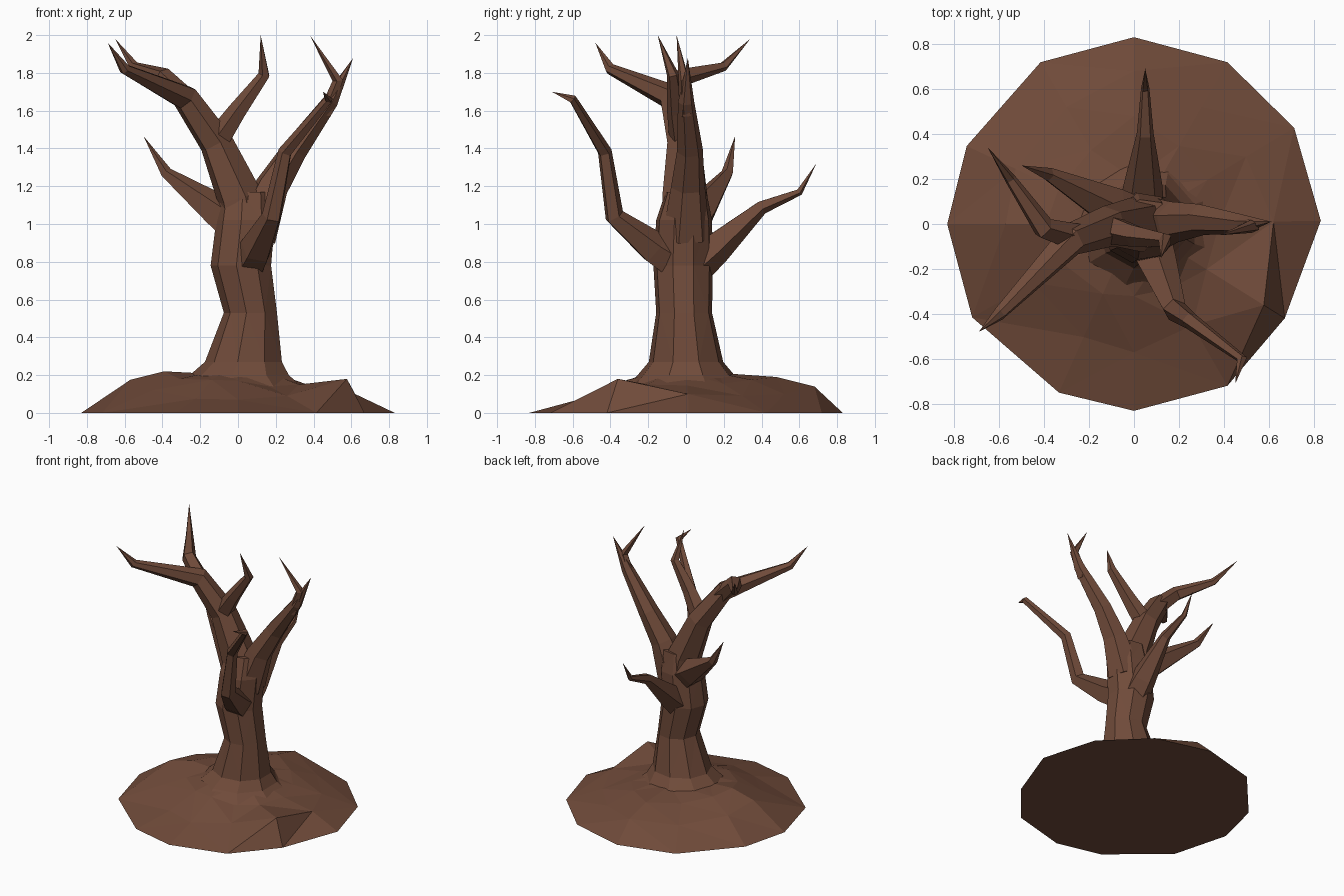
import bpy, bmesh, math
from mathutils import Vector

if "Cube" in bpy.data.objects:
    bpy.data.objects.remove(bpy.data.objects["Cube"])

bark = bpy.data.materials.new("brown bark")
bark.diffuse_color = (0.162, 0.07, 0.042, 1)
bark.use_nodes = True
bark.node_tree.nodes["Principled BSDF"].inputs["Base Color"].default_value = bark.diffuse_color


def finish(name, bm):
    bmesh.ops.recalc_face_normals(bm, faces=bm.faces)
    me = bpy.data.meshes.new(name)
    bm.to_mesh(me)
    bm.free()
    me.materials.append(bark)
    ob = bpy.data.objects.new(name, me)
    bpy.context.collection.objects.link(ob)
    return ob


def loft(name, rings, triangulate=False):
    """Bridge closed rings of points; a one-point ring makes a sharp tip."""
    bm = bmesh.new()
    vs = [[bm.verts.new(p) for p in r] for r in rings]
    for a, b in zip(vs, vs[1:]):
        n = len(a)
        for i in range(n):
            j = (i + 1) % n
            bm.faces.new((a[i], a[j], b[0]) if len(b) == 1 else (a[i], a[j], b[j], b[i]))
    bm.faces.new(vs[0][::-1])
    if len(vs[-1]) > 2:
        bm.faces.new(vs[-1])
    if triangulate:
        bmesh.ops.triangulate(bm, faces=[f for f in bm.faces if len(f.verts) == 4])
    return finish(name, bm)


def branch(name, path, sides=5):
    """Tapering branch along (x, y, z, radius) points."""
    pts = [Vector(p[:3]) for p in path]
    t = (pts[1] - pts[0]).normalized()
    u = t.orthogonal().normalized()
    rings = []
    for k, p in enumerate(pts[:-1]):
        d = (pts[k + 1] - p).normalized()
        if k:
            d = (d + (p - pts[k - 1]).normalized()).normalized()
        u = t.rotation_difference(d) @ u
        t = d
        v = t.cross(u)
        r = path[k][3] * 1.08
        rings.append([p + r * (u * math.cos(a) + v * math.sin(a))
                      for a in (i * math.tau / sides for i in range(sides))])
    rings.append([pts[-1]])
    loft(name, rings)


# Earth mound: uneven twelve-sided rings around the trunk
angles = [90, 60, 31, 1, -32, -60, -90, -114, -150, 180, 155, 120]
rim_r = [.83, .83, .83, .83, .79, .83, .83, .82, .83, .83, .82, .83]
mid_r = [.68, .6, .58, .62, .68, .52, .57, .55, .52, .57, .58, .6]
mid_z = [.14, .1, .09, .1, .18, .09, .07, .075, .12, .175, .14, .11]
top_r = [.48, .4, .38, .38, .38, .33, .32, .34, .36, .39, .37, .38]
top_z = [.19, .175, .155, .145, .15, .14, .17, .175, .18, .22, .2, .175]


def mound_ring(rs, zs):
    return [(r * math.cos(math.radians(a)), r * math.sin(math.radians(a)), z)
            for a, r, z in zip(angles, rs, zs)]


loft("mound", [mound_ring(rim_r, [0] * 12), mound_ring(mid_r, mid_z),
               mound_ring(top_r, top_z), mound_ring([.2] * 12, [.21] * 12)], True)

# Trunk: flared elliptical rings (z, centre x, centre y, radius x, radius y)
trunk = [(.13, .02, 0, .35, .33), (.2, .015, 0, .27, .26), (.27, .035, 0, .21, .2),
         (.53, .07, -.01, .145, .15), (.78, .02, -.015, .165, .16),
         (1.02, .045, -.01, .16, .15), (1.17, .05, 0, .14, .11)]
loft("trunk", [[(cx + rx * math.cos(a), cy + ry * math.sin(a), z)
                for a in ((i + .5) * math.tau / 9 for i in range(9))]
               for z, cx, cy, rx, ry in trunk], True)

# Main branches and their forks
branch("left_branch", [(.04, 0, .98, .12), (.01, -.005, 1.14, .115), (-.115, -.01, 1.43, .085),
                       (-.28, -.07, 1.67, .068), (-.6, -.4, 1.82, .028), (-.69, -.48, 1.96, 0)], 6)
branch("left_back_fork", [(-.26, -.06, 1.64, .06), (-.4, -.02, 1.78, .048),
                          (-.55, .2, 1.835, .024), (-.65, .34, 1.98, 0)])
branch("left_upper_fork", [(-.11, -.02, 1.44, .065), (0, -.05, 1.6, .048),
                           (.14, -.07, 1.79, .03), (.12, -.15, 2, 0)])
branch("right_branch", [(.08, 0, .94, .12), (.18, .01, 1.2, .085), (.3, .02, 1.39, .065),
                        (.49, 0, 1.65, .04), (.61, .01, 1.88, 0)], 6)
branch("right_fork", [(.46, 0, 1.58, .035), (.53, -.01, 1.76, .028), (.38, -.05, 2, 0)])
branch("back_branch", [(.03, .02, .76, .1), (.04, .15, .87, .085), (.05, .4, 1.09, .036),
                       (.05, .6, 1.17, .018), (.05, .69, 1.32, 0)])
branch("side_branch", [(.01, 0, .98, .11), (-.1, .07, 1.06, .09),
                       (-.38, .22, 1.27, .03), (-.5, .26, 1.465, 0)])
branch("front_branch", [(.05, -.03, .78, .1), (.1, -.17, .87, .085), (.18, -.38, 1.04, .05),
                        (.25, -.43, 1.38, .036), (.48, -.6, 1.66, .022), (.45, -.71, 1.7, 0)])
